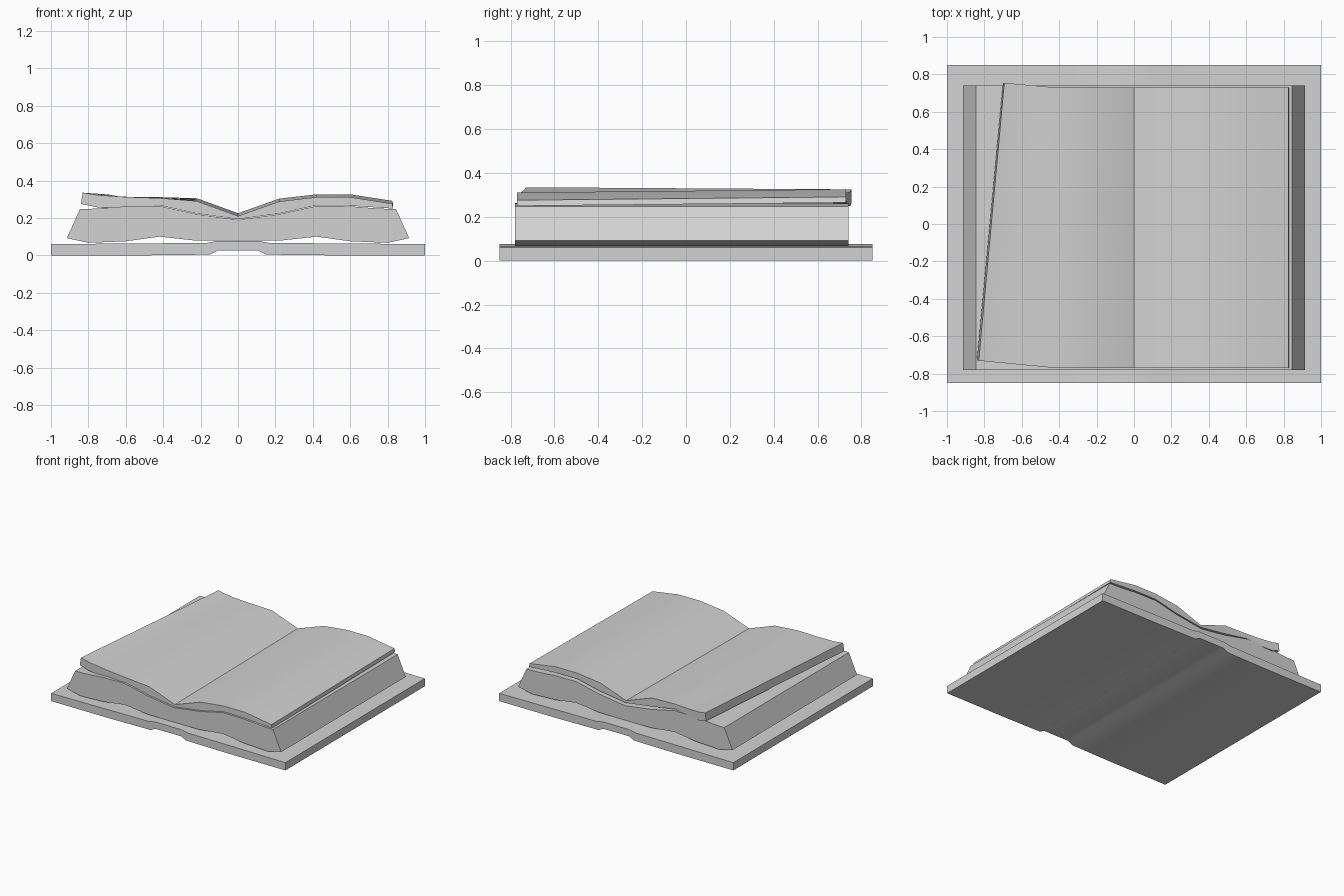
import bpy, math

cube = bpy.data.objects.get("Cube")
if cube:
    bpy.data.objects.remove(cube, do_unlink=True)

grey = bpy.data.materials.new("plain grey")
grey.use_nodes = True
GREY = (0.65, 0.65, 0.65, 1)
grey.diffuse_color = GREY
grey.node_tree.nodes["Principled BSDF"].inputs["Base Color"].default_value = GREY


def mirrored(half):
    """Complete a centre-to-right profile with its left half."""
    return [(-x, z) for x, z in reversed(half) if x > 0] + half


def slab(name, bottom, top, y_front, y_back, warp=None, rows=4):
    """Closed slab: paired bottom and top profiles swept along y."""
    n = len(bottom)
    verts, faces = [], []
    for r in range(rows + 1):
        t = r / rows
        y = y_front + (y_back - y_front) * t
        for x, z in bottom + top:
            verts.append(warp(x, y, z, t) if warp else (x, y, z))

    def v(r, layer, i):
        return r * 2 * n + layer * n + i

    for r in range(rows):
        for i in range(n - 1):
            faces.append((v(r, 0, i), v(r + 1, 0, i), v(r + 1, 0, i + 1), v(r, 0, i + 1)))
            faces.append((v(r, 1, i), v(r, 1, i + 1), v(r + 1, 1, i + 1), v(r + 1, 1, i)))
        faces.append((v(r, 0, 0), v(r, 1, 0), v(r + 1, 1, 0), v(r + 1, 0, 0)))
        e = n - 1
        faces.append((v(r, 0, e), v(r + 1, 0, e), v(r + 1, 1, e), v(r, 1, e)))
    for i in range(n - 1):
        faces.append((v(0, 0, i), v(0, 0, i + 1), v(0, 1, i + 1), v(0, 1, i)))
        faces.append((v(rows, 0, i), v(rows, 1, i), v(rows, 1, i + 1), v(rows, 0, i + 1)))

    mesh = bpy.data.meshes.new(name)
    mesh.from_pydata(verts, [], faces)
    mesh.materials.append(grey)
    obj = bpy.data.objects.new(name, mesh)
    bpy.context.collection.objects.link(obj)
    bpy.ops.object.select_all(action='DESELECT')
    obj.select_set(True)
    bpy.context.view_layer.objects.active = obj
    bpy.ops.object.shade_smooth_by_angle(angle=math.radians(30))
    return obj


# Cover boards with the raised spine between them
slab("cover",
     mirrored([(0, 0.025), (0.11, 0.025), (0.15, 0.004), (0.5, 0), (1, 0)]),
     mirrored([(0, 0.077), (0.11, 0.077), (0.17, 0.066), (0.5, 0.064), (1, 0.06)]),
     -0.85, 0.85)

# Thick block of pages, flared toward the cover
slab("page_block",
     mirrored([(0, 0.078), (0.22, 0.078), (0.42, 0.1), (0.6, 0.075),
               (0.8, 0.067), (0.915, 0.092)]),
     mirrored([(0, 0.19), (0.22, 0.22), (0.42, 0.264), (0.6, 0.262),
               (0.75, 0.25), (0.845, 0.247)]),
     -0.78, 0.74)


# Loose upper pages, the left side turned askew
def askew(x, y, z, t):
    turn = max(0, (-0.42 - x) / 0.42)
    lift = 0.015 if x > -0.3 else 0.005 - 0.015 * turn
    return (x + 0.14 * turn * t, y + turn * (0.04 - 0.015 * t), z + lift * t)


slab("upper_pages",
     [(-0.84, 0.275), (-0.75, 0.256), (-0.6, 0.254), (-0.42, 0.267), (-0.22, 0.223),
      (0, 0.193), (0.22, 0.223), (0.42, 0.267), (0.6, 0.265), (0.83, 0.25)],
     [(-0.83, 0.335), (-0.75, 0.322), (-0.6, 0.312), (-0.42, 0.306), (-0.22, 0.29),
      (0, 0.21), (0.22, 0.288), (0.42, 0.311), (0.6, 0.311), (0.825, 0.276)],
     -0.77, 0.73, askew)
